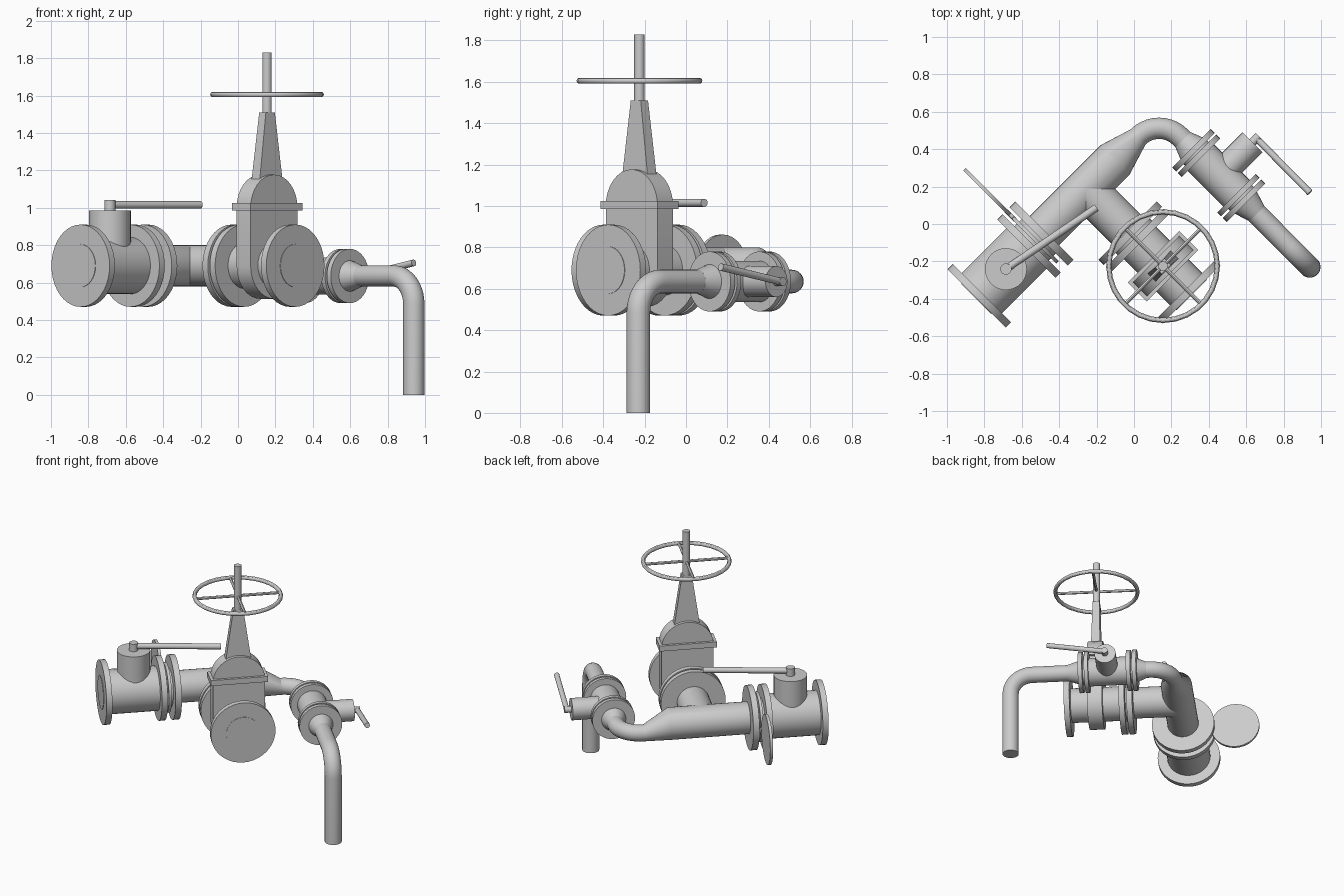
import bpy, bmesh
from math import sin, cos, pi, radians
from mathutils import Vector as V

if "Cube" in bpy.data.objects:
    bpy.data.objects.remove(bpy.data.objects["Cube"])

A = V((1, 1, 0)).normalized()     # main run direction
B = V((1, -1, 0)).normalized()    # branch direction
Z = V((0, 0, 1))


def loft(name, rings):
    """Skin equal-length rings of points and cap both ends."""
    bm = bmesh.new()
    vs = [[bm.verts.new(p) for p in r] for r in rings]
    n = len(vs[0])
    for a, b in zip(vs, vs[1:]):
        for i in range(n):
            bm.faces.new((a[i], a[(i + 1) % n], b[(i + 1) % n], b[i]))
    bm.faces.new(vs[0])
    bm.faces.new(vs[-1])
    bmesh.ops.recalc_face_normals(bm, faces=bm.faces)
    me = bpy.data.meshes.new(name)
    bm.to_mesh(me)
    bm.free()
    ob = bpy.data.objects.new(name, me)
    bpy.context.collection.objects.link(ob)
    return ob


def tube(name, stations, n=32):
    """Round section through (centre, direction, radius) stations."""
    d0 = stations[0][1]
    u = Z if abs(d0.z) < 0.9 else V((1, 0, 0))
    rings = []
    for c, d, r in stations:
        u = (u - d * u.dot(d)).normalized()
        w = d.cross(u)
        rings.append([c + r * (u * cos(2 * pi * i / n) + w * sin(2 * pi * i / n)) for i in range(n)])
    return loft(name, rings)


def rod(name, p, q, r, r2=None, n=32):
    d = (q - p).normalized()
    return tube(name, [(p, d, r), (q, d, r if r2 is None else r2)], n)


def bend(corner, d1, d2, R, r, steps=10):
    """Stations of a 90 degree elbow."""
    centre = corner - d1 * R + d2 * R
    out = []
    for i in range(steps + 1):
        a = pi / 2 * i / steps
        out.append((centre + R * (d1 * sin(a) - d2 * cos(a)), d1 * cos(a) + d2 * sin(a), r))
    return out


def discs(name, origin, d, spans, r):
    for i, (a, b) in enumerate(spans):
        rod(f"{name}_{i + 1}", origin + d * a, origin + d * b, r, n=40)


def block(name, c, w, d, z0, z1, w2=None, d2=None):
    """Box (optionally tapered) aligned with the branch."""
    def ring(w, d, z):
        return [V((c.x, c.y, z)) + A * sx * w / 2 + B * sy * d / 2
                for sx, sy in ((-1, -1), (1, -1), (1, 1), (-1, 1))]
    return loft(name, [ring(w, d, z0), ring(w2 or w, d2 or d, z1)])


# key points
P = V((-0.842, -0.398, 0.69))     # open end of main run
T = V((-0.257, 0.187, 0.69))      # tee centre
C = V((0.134, 0.578, 0.635))      # corner of small line
D = V((0.94, -0.23, 0.635))       # corner of outlet elbow
rb, rs = 0.11, 0.057

# main ball valve
discs("main_flange", P, A, [(0, .04), (.377, .417), (.47, .512)], 0.22)
rod("main_end_face", P - A * .003, P, 0.115)
rod("main_valve_body", P + A * .03, P + A * .39, 0.152)
rod("main_flange_gasket", P + A * .41, P + A * .48, 0.13)
M = P + A * .222
rod("main_valve_bonnet", M, M + Z * .295, 0.112)
rod("main_handle_hub", M + Z * .29, M + Z * .35, 0.03, n=20)
rod("main_handle", M + Z * .325, V((-0.2, 0.088, 1.015)), 0.02, n=16)

# spectacle blind: solid plate between flanges, spare plate outside
S = P + A * .443
rod("blind_inner_plate", S - A * .01, S + A * .01, 0.17)
O = S - B * .362
rod("blind_outer_plate", O - A * .01, O + A * .01, 0.172)
rod("blind_web", S - B * .15, S - B * .22, 0.012, n=12)

# main run, flat-bottomed reducer and elbow of the small line
tube("main_pipe", [(P + A * .5, A, rb), (V((-.10, .344, .69)), A, rb)]
     + bend(C, A, B, 0.16, rs) + [(C + B * .26, B, rs)])
rod("tee_branch", T, T + B * .35, rb)

# gate valve
discs("gate_flange", T, B, [(.315, .355), (.37, .41), (.757, .797)], 0.22)
rod("gate_flange_gasket", T + B * .35, T + B * .375, 0.13)
rod("gate_end_face", T + B * .797, T + B * .8, 0.115)
rod("gate_barrel", T + B * .4, T + B * .77, 0.122)
G = T + B * .583
prof = [(0.177 * cos(a), (1.0 if k < 17 else .69) + 0.177 * sin(a))
        for k in range(34) for a in [pi * (k if k < 17 else k - 1) / 16]]
loft("gate_body", [[V((G.x, G.y, 0)) + A * s + Z * z + B * e for s, z in prof] for e in (-.053, .053)])
block("gate_bonnet_flange", G, .39, .143, .985, 1.025)
block("gate_yoke", G, .175, .062, 1.14, 1.51, .068, .05)
g = V((G.x, G.y, 0))
rod("gate_stem", g + Z * 1.48, g + Z * 1.83, 0.025, n=20)
bpy.ops.mesh.primitive_torus_add(location=g + Z * 1.605, major_radius=.29, minor_radius=.014,
                                 major_segments=28, minor_segments=12)
bpy.context.object.name = "handwheel_rim"
for i, d in enumerate((A, B)):
    rod(f"handwheel_spoke_{i + 1}", g + Z * 1.605 - d * .29, g + Z * 1.605 + d * .29, 0.01, n=12)

# small ball valve
discs("small_flange", C, B, [(.245, .275), (.287, .317), (.585, .613), (.627, .657)], 0.145)
for i, a in enumerate((.27, .607)):
    rod(f"small_gasket_{i + 1}", C + B * a, C + B * (a + .025), 0.09)
rod("small_valve_body", C + B * .3, C + B * .6, 0.1)
rod("small_neck_1", C + B * .18, C + B * .25, rs, 0.085)
rod("small_neck_2", C + B * .65, C + B * .74, 0.085, rs)
N = C + B * .453
rod("small_valve_bonnet", N, N + A * .254, 0.075)
rod("small_handle_hub", N + A * .25, N + A * .3, 0.022, n=20)
rod("small_handle", N + A * .283, V((0.94, 0.168, 0.705)), 0.018, n=16)

# outlet pipe down to the ground
tube("outlet_pipe", [(C + B * .65, B, rs)] + bend(D, B, -Z, 0.15, rs)
     + [(V((D.x, D.y, 0)), -Z, rs)])

bpy.ops.object.select_all(action='SELECT')
bpy.context.view_layer.objects.active = bpy.data.objects["main_pipe"]
bpy.ops.object.shade_smooth_by_angle(angle=radians(30))
